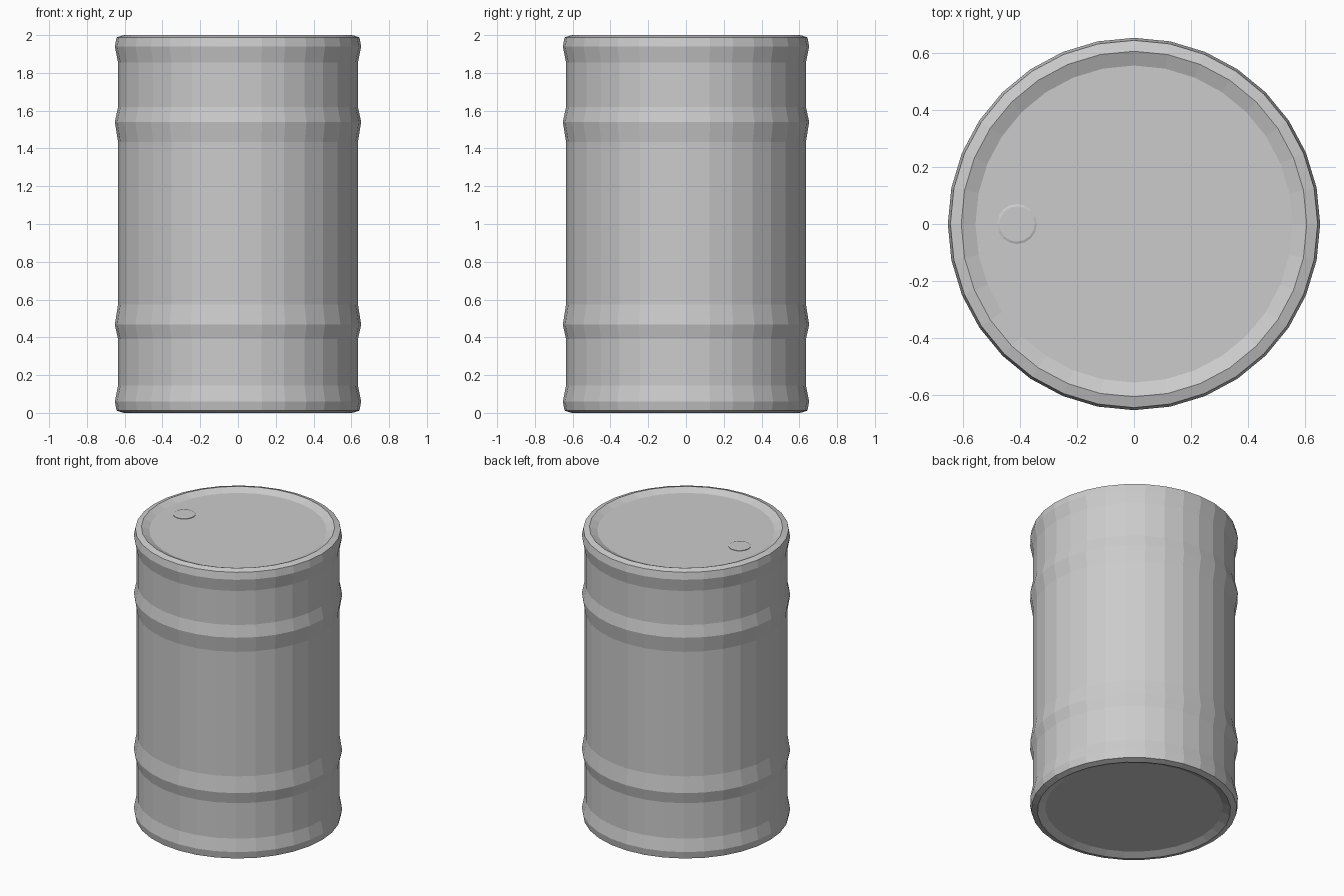
import bpy, bmesh, math

if "Cube" in bpy.data.objects:
    bpy.data.objects.remove(bpy.data.objects["Cube"])

SIDES = 32


def lathe(name, profile, sides, centre=(0, 0)):
    """Revolve a (radius, z) profile and cap both ends."""
    bm = bmesh.new()
    rings = []
    for r, z in profile:
        rings.append([bm.verts.new((centre[0] + r * math.cos(2 * math.pi * i / sides),
                                    centre[1] + r * math.sin(2 * math.pi * i / sides), z))
                      for i in range(sides)])
    for a, b in zip(rings, rings[1:]):
        for i in range(sides):
            j = (i + 1) % sides
            bm.faces.new((a[i], a[j], b[j], b[i]))
    bm.faces.new(rings[0][::-1])
    bm.faces.new(rings[-1])
    bmesh.ops.recalc_face_normals(bm, faces=bm.faces[:])
    mesh = bpy.data.meshes.new(name)
    bm.to_mesh(mesh)
    bm.free()
    obj = bpy.data.objects.new(name, mesh)
    bpy.context.collection.objects.link(obj)
    return obj


# Rim section: recessed end plate, rolled lip, flare back to the wall
rim = [(0.555, 0.022), (0.605, 0.0), (0.643, 0.012), (0.652, 0.06), (0.635, 0.145)]
# Two rolling hoops around the wall
hoops = [(0.635, 0.39), (0.652, 0.467), (0.635, 0.575),
         (0.635, 1.435), (0.652, 1.54), (0.635, 1.62)]
top_rim = [(r, 2 - z) for r, z in reversed(rim)]
lathe("drum_body", rim + hoops + top_rim, SIDES)

# Low filler cap, almost flush with the lid
lathe("filler_cap", [(0.07, 1.97), (0.07, 1.982), (0.062, 1.985)], 16, (-0.41, 0))
